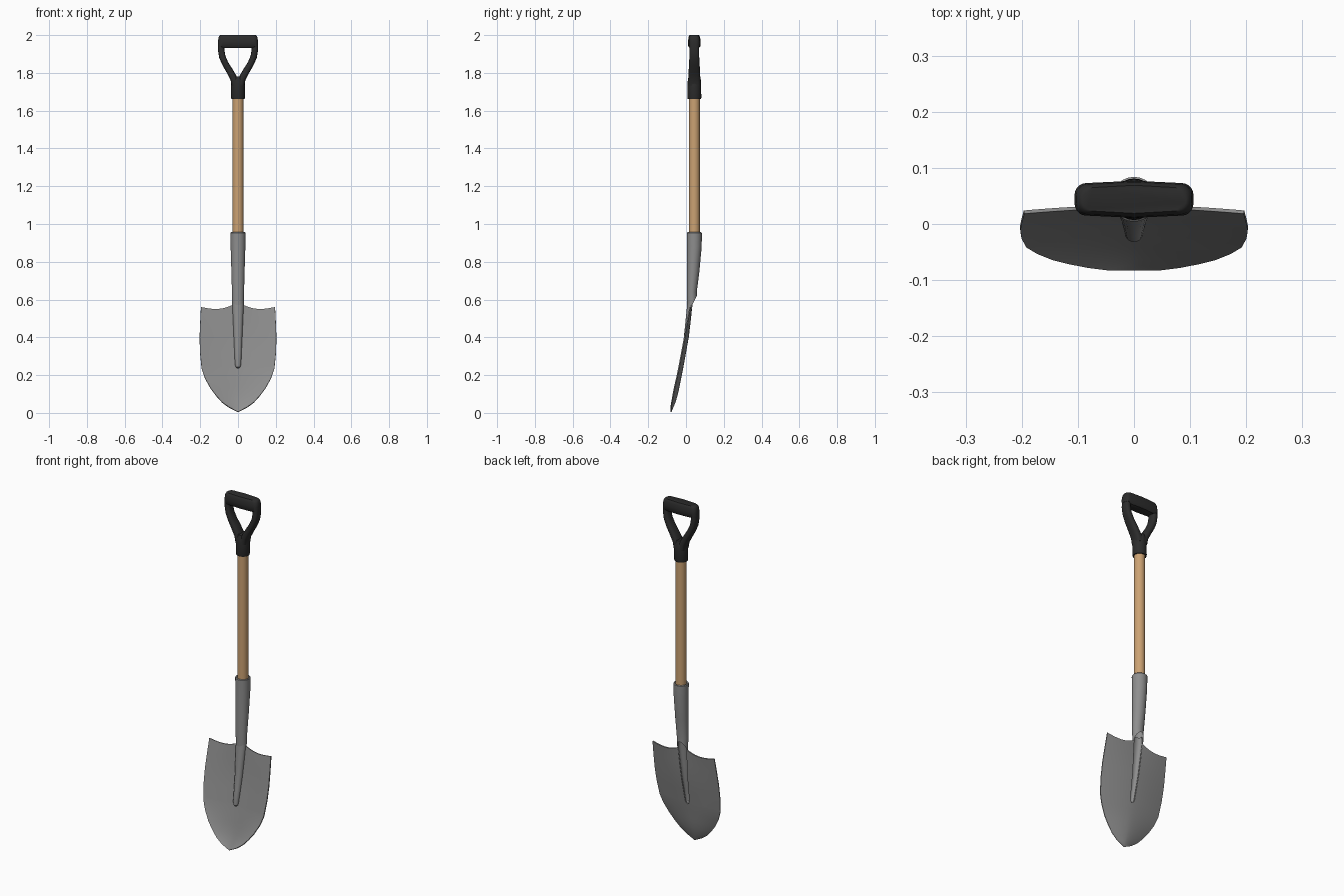
import bpy, bmesh, math
from mathutils import Vector

if "Cube" in bpy.data.objects:
    bpy.data.objects.remove(bpy.data.objects["Cube"])

CY = 0.044  # y of the shaft axis


def material(name, col):
    m = bpy.data.materials.new(name)
    m.diffuse_color = (*col, 1)
    m.use_nodes = True
    m.node_tree.nodes["Principled BSDF"].inputs["Base Color"].default_value = m.diffuse_color
    return m


wood = material("wood", (0.60, 0.36, 0.17))
black = material("black_plastic", (0.025, 0.025, 0.025))
steel = material("steel", (0.27, 0.27, 0.27))


def lerp(table, z):
    """Interpolate y in a list of (z, y) pairs sorted by falling z."""
    for (z0, a), (z1, b) in zip(table, table[1:]):
        if z >= z1:
            t = max(0, min(1, (z0 - z) / (z0 - z1)))
            return a + (b - a) * t
    return table[-1][1]


def sheet(name, rows, closed=False, caps=False, mat=None, thick=0, mirror=False, angle=40):
    """Skin rows of points into a surface."""
    bm = bmesh.new()
    vs = [[bm.verts.new(p) for p in r] for r in rows]
    n = len(rows[0])
    for a, b in zip(vs, vs[1:]):
        for i in range(n if closed else n - 1):
            j = (i + 1) % n
            bm.faces.new((a[i], a[j], b[j], b[i]))
    if caps:
        bm.faces.new(vs[0])
        bm.faces.new(vs[-1])
    bmesh.ops.remove_doubles(bm, verts=bm.verts, dist=1e-5)
    bmesh.ops.recalc_face_normals(bm, faces=bm.faces)
    me = bpy.data.meshes.new(name)
    bm.to_mesh(me)
    bm.free()
    ob = bpy.data.objects.new(name, me)
    bpy.context.collection.objects.link(ob)
    me.materials.append(mat)
    bpy.context.view_layer.objects.active = ob
    ob.select_set(True)
    if mirror:
        md = ob.modifiers.new("mirror", 'MIRROR')
        md.merge_threshold = 0.0005
        bpy.ops.object.modifier_apply(modifier=md.name)
    if thick:
        md = ob.modifiers.new("thickness", 'SOLIDIFY')
        md.thickness, md.offset = thick, 0
        bpy.ops.object.modifier_apply(modifier=md.name)
    bpy.ops.object.shade_smooth_by_angle(angle=math.radians(angle))
    ob.select_set(False)
    return ob


def ring(z, rx, ry=None, cy=CY, n=24):
    ry = ry or rx
    return [Vector((rx * math.cos(2 * math.pi * i / n), cy + ry * math.sin(2 * math.pi * i / n), z))
            for i in range(n)]


# Blade: half sheet, mirrored, with a slot for the spine
centre = [(0.575, 0.033), (0.4, 0.012), (0.235, -0.018), (0.13, -0.039), (0.07, -0.053), (0.005, -0.08)]
half_width = [(0.56, 0.196), (0.48, 0.2), (0.4, 0.203), (0.32, 0.201), (0.23, 0.192), (0.18, 0.173),
              (0.13, 0.145), (0.09, 0.115), (0.055, 0.083), (0.028, 0.046), (0.005, 0.0)]
depth = [(0.56, 0.01), (0.4, 0.02), (0.2, 0.021), (0.13, 0.023), (0.07, 0.02), (0.028, 0.01), (0.005, 0)]
slot = [(0.62, 0.025), (0.575, 0.028), (0.26, 0.014), (0.245, 0.011), (0.235, 0.0)]
rows = []
for z in (0.56, 0.48, 0.4, 0.32, 0.26, 0.245, 0.235, 0.2, 0.18, 0.155, 0.13, 0.09, 0.055, 0.028, 0.005):
    W, w, r = lerp(half_width, z), lerp(slot, z), []
    for i in range(11):
        t = i / 10
        x = w + (W - w) * t
        zz = z
        if z == 0.56:  # dipped foot rest edge
            zz += 0.012 * (1 - t) ** 4 - 0.011 * math.sin(math.pi * t)
        r.append((x, lerp(centre, z) - lerp(depth, z) * (x / max(W, 0.001)) ** 1.7, zz))
    rows.append(r)
sheet("blade", rows, thick=0.006, mirror=True, mat=steel)

# Spine: pressed half tube running down the blade, hollow at the back
bulge = [(0.62, 0.02), (0.575, 0.024), (0.4, 0.021), (0.26, 0.016), (0.245, 0.013), (0.235, 0.0)]
rows = []
for z in (0.61, 0.575, 0.52, 0.46, 0.4, 0.33, 0.26, 0.245, 0.235):
    w, p = lerp(slot, z), lerp(bulge, z)
    rows.append([(w * math.cos(math.pi * i / 12),
                  lerp(centre, z) - p * abs(math.sin(math.pi * i / 12)) ** 0.8, z)
                 for i in range(13)])
sheet("spine", rows, thick=0.005, mat=steel)

# Socket: tapered tube with a slanted opening at the back
rings = [ring(0.951, 0.028), ring(0.957, 0.036), ring(0.953, 0.04), ring(0.88, 0.039),
         ring(0.75, 0.035, 0.033, 0.038), ring(0.64, 0.032, 0.026, 0.031), ring(0.57, 0.0305, 0.026, 0.032)]
for i, p in enumerate(rings[-1]):
    p.z += 0.05 * max(0, math.sin(2 * math.pi * i / 24))
sheet("socket", rings, closed=True, mat=steel)

# Wooden shaft
sheet("shaft", [ring(0.85, 0.029), ring(1.7, 0.029)], closed=True, caps=True, mat=wood)

# Handle collar
sheet("handle_collar", [ring(1.662, 0.03), ring(1.662, 0.035), ring(1.668, 0.037), ring(1.74, 0.036),
                        ring(1.765, 0.034), ring(1.782, 0.022, 0.03)],
      closed=True, caps=True, mat=black)

# Handle arms: flattened tube swept along the fork, mirrored
path = [(0.012, 1.735, 0.022, 0.033), (0.022, 1.77, 0.019, 0.032), (0.044, 1.81, 0.018, 0.03),
        (0.067, 1.848, 0.017, 0.028), (0.083, 1.885, 0.017, 0.026), (0.089, 1.92, 0.017, 0.025),
        (0.088, 1.965, 0.017, 0.024)]
rows = []
for k, (x, z, a, b) in enumerate(path):
    p, q = path[max(k - 1, 0)], path[min(k + 1, len(path) - 1)]
    d = Vector((q[0] - p[0], q[1] - p[1])).normalized()
    r = []
    for i in range(16):
        c, s = math.cos(math.pi * i / 8), math.sin(math.pi * i / 8)
        c = math.copysign(abs(c) ** 0.7, c)
        s = math.copysign(abs(s) ** 0.7, s)
        r.append((x + d.y * a * c, CY + b * s, z - d.x * a * c))
    rows.append(r)
# built as two closed tubes so the overlap at the collar stays clean
sheet("handle_arm_right", rows, closed=True, caps=True, mat=black)
sheet("handle_arm_left", [[(-x, y, z) for x, y, z in r] for r in rows], closed=True, caps=True, mat=black)


# Handle grip: rounded bar, slightly thicker in the middle
def grip_outline(z, hx, hy, r=0.021):
    pts = []
    for sx, sy, a0 in ((1, 1, 0), (-1, 1, 90), (-1, -1, 180), (1, -1, 270)):
        for i in range(6):
            a = math.radians(a0 + 18 * i)
            pts.append((sx * (hx - r) + r * math.cos(a), CY + sy * (hy - r) + r * math.sin(a), z))
        if sx == sy:
            pts.append((0, CY + sy * (hy + 0.004), z))
    return pts


sheet("handle_grip", [grip_outline(1.933, 0.097, 0.022), grip_outline(1.941, 0.106, 0.028),
                      grip_outline(1.965, 0.106, 0.029), grip_outline(1.988, 0.103, 0.027),
                      grip_outline(1.997, 0.098, 0.023), grip_outline(2.0, 0.093, 0.021)],
      closed=True, caps=True, mat=black)
